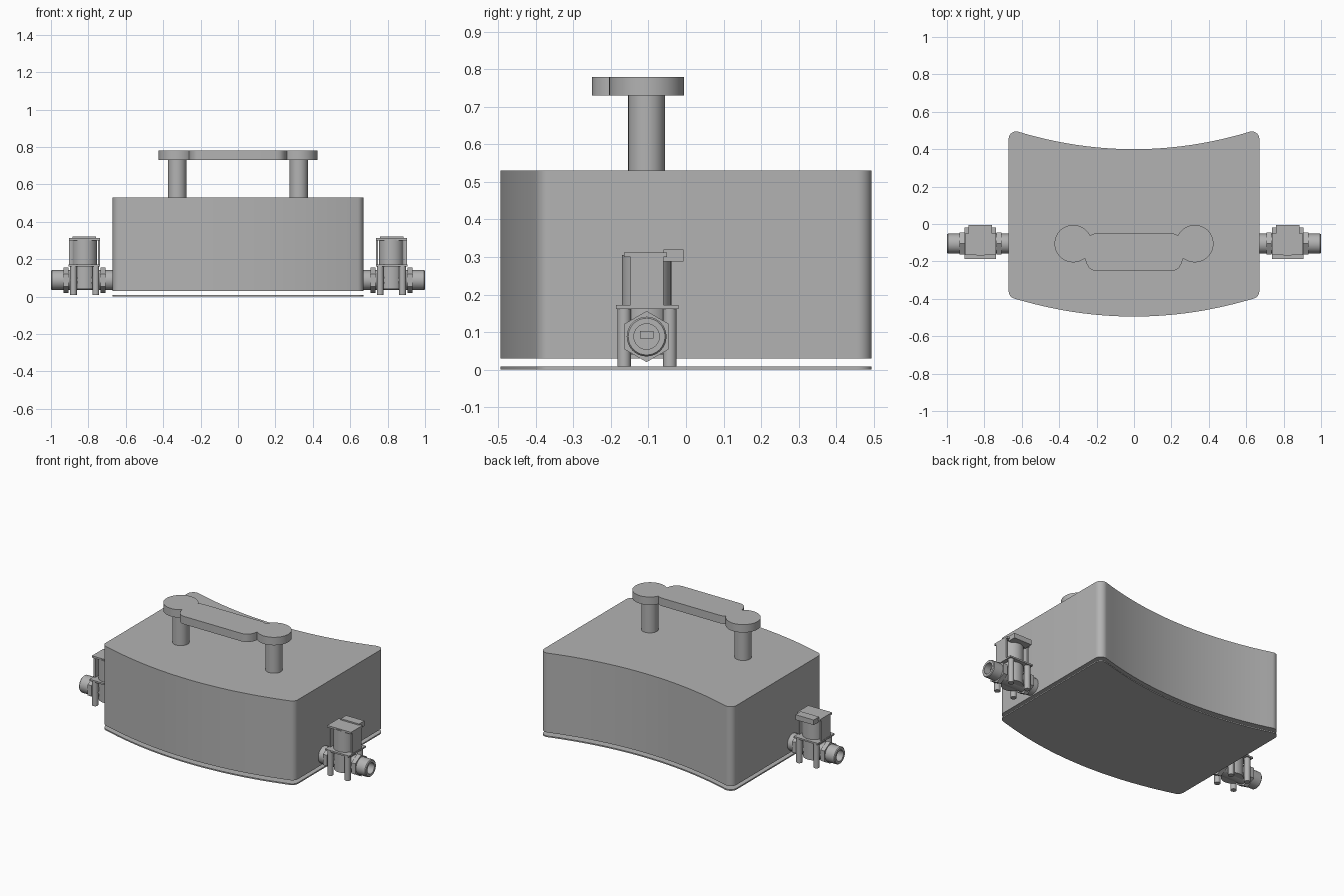
import bpy, bmesh, math
from mathutils import Matrix, Vector

if "Cube" in bpy.data.objects:
    bpy.data.objects.remove(bpy.data.objects["Cube"], do_unlink=True)

grey = bpy.data.materials.new("plain grey")
grey.use_nodes = True
COLOUR = (0.45, 0.45, 0.45, 1)
grey.diffuse_color = COLOUR
grey.node_tree.nodes["Principled BSDF"].inputs["Base Color"].default_value = COLOUR


def finish(name, bm, mirror=False):
    bmesh.ops.recalc_face_normals(bm, faces=bm.faces)
    mesh = bpy.data.meshes.new(name)
    bm.to_mesh(mesh)
    bm.free()
    mesh.materials.append(grey)
    obj = bpy.data.objects.new(name, mesh)
    bpy.context.collection.objects.link(obj)
    if mirror:
        obj.modifiers.new("Mirror", 'MIRROR').use_mirror_merge = False
    bpy.ops.object.select_all(action='DESELECT')
    obj.select_set(True)
    bpy.context.view_layer.objects.active = obj
    bpy.ops.object.shade_smooth_by_angle(angle=math.radians(30))
    return obj


def prism(name, outline, z0, z1):
    """Extrude a flat outline straight up."""
    bm = bmesh.new()
    face = bm.faces.new([bm.verts.new((x, y, z0)) for x, y in outline])
    ext = bmesh.ops.extrude_face_region(bm, geom=[face], use_keep_orig=True)
    top = [v for v in ext["geom"] if isinstance(v, bmesh.types.BMVert)]
    bmesh.ops.translate(bm, verts=top, vec=(0, 0, z1 - z0))
    return finish(name, bm)


def add_box(bm, lo, hi):
    lo, hi = Vector(lo), Vector(hi)
    mat = Matrix.Translation((lo + hi) / 2) @ Matrix.Diagonal((*(hi - lo), 1))
    bmesh.ops.create_cube(bm, size=1, matrix=mat)


def add_post(bm, x, y, z0, z1, r, sides=32):
    bmesh.ops.create_cone(bm, cap_ends=True, segments=sides, radius1=r, radius2=r,
                          depth=z1 - z0, matrix=Matrix.Translation((x, y, (z0 + z1) / 2)))


def add_lathe_x(bm, profile, y, z, sides=32, turn=0):
    """Revolve (x, radius) points around an axis along x."""
    rings = []
    for x, r in profile:
        angles = [turn + i * math.tau / sides for i in range(sides)]
        rings.append([bm.verts.new((x, y + r * math.cos(a), z + r * math.sin(a))) for a in angles])
    for a, b in zip(rings, rings[1:]):
        for i in range(sides):
            j = (i + 1) % sides
            bm.faces.new((a[i], a[j], b[j], b[i]))
    bm.faces.new(rings[0])
    bm.faces.new(rings[-1])


def arc(cx, cy, r, a0, a1, n):
    angles = [math.radians(a0 + (a1 - a0) * i / n) for i in range(n + 1)]
    return [(cx + r * math.cos(a), cy + r * math.sin(a)) for a in angles]


def mirrored(half):
    """Close a right-hand half outline with its left-hand copy."""
    return half + [(-x, y) for x, y in reversed(half)]


# Curved housing and the thin plate beneath it
N = 12
front = [(0.641 * i / N, -0.495 + 0.097 * (i / N) ** 2) for i in range(N)]
back = [(0.618 * i / N, 0.4 + 0.093 * (i / N) ** 2) for i in range(N - 1, -1, -1)]
half = front + arc(0.63, -0.36, 0.04, -74, 0, 8) + arc(0.63, 0.455, 0.04, 0, 107, 10) + back
outline = half + [(-x, y) for x, y in reversed(half) if x > 0]
prism("housing", outline, 0.03, 0.53)
prism("base_plate", outline, 0, 0.008)

# Handle on two posts
Y = -0.105
grip = [(0.2, -0.25), (0.222, -0.247), (0.24, -0.235), (0.255, -0.21)]
grip += arc(0.325, Y, 0.1, -129, 154, 40)
grip += [(0.22, -0.053), (0.2, -0.05)]
prism("handle_grip", mirrored(grip), 0.73, 0.78)
bm = bmesh.new()
add_post(bm, 0.325, Y, 0.53, 0.73, 0.049)
finish("handle_posts", bm, True)

# Valve pipe with a hollow outer end
Z, X = 0.088, 0.82
bm = bmesh.new()
add_lathe_x(bm, [(0.665, 0.053), (0.995, 0.053), (1.0, 0.049), (1.0, 0.034), (0.94, 0.034)], Y, Z)
finish("valve_pipe", bm, True)
bm = bmesh.new()
add_box(bm, (0.935, Y - 0.018, 0.083), (0.965, Y + 0.018, 0.103))
finish("pipe_insert", bm, True)

# Hexagonal nuts either side of the valve body
bm = bmesh.new()
for x in (0.708, 0.905):
    add_lathe_x(bm, [(x, 0.068), (x + 0.028, 0.068)], Y, Z, 6, math.pi / 2)
finish("hex_nuts", bm, True)

# Valve body, flange and pins
bm = bmesh.new()
add_post(bm, X, Y, 0.04, 0.163, 0.064)
finish("valve_body", bm, True)
bm = bmesh.new()
add_box(bm, (0.737, -0.187, 0.162), (0.905, -0.02, 0.172))
finish("valve_flange", bm, True)
bm = bmesh.new()
for x in (0.76, 0.88):
    for y in (-0.165, -0.043):
        add_post(bm, x, y, 0.008, 0.163, 0.018, 20)
finish("valve_pins", bm, True)

# Coil held in a bent bracket, with a connector at the back
bm = bmesh.new()
add_post(bm, X, Y, 0.172, 0.305, 0.066)
finish("coil", bm, True)
bm = bmesh.new()
add_box(bm, (0.737, -0.165, 0.3), (0.903, -0.05, 0.312))
for x in (0.737, 0.891):
    add_box(bm, (x, -0.148, 0.172), (x + 0.012, -0.06, 0.3))
finish("coil_bracket", bm, True)
bm = bmesh.new()
add_box(bm, (0.758, -0.06, 0.288), (0.886, -0.006, 0.32))
finish("coil_connector", bm, True)
